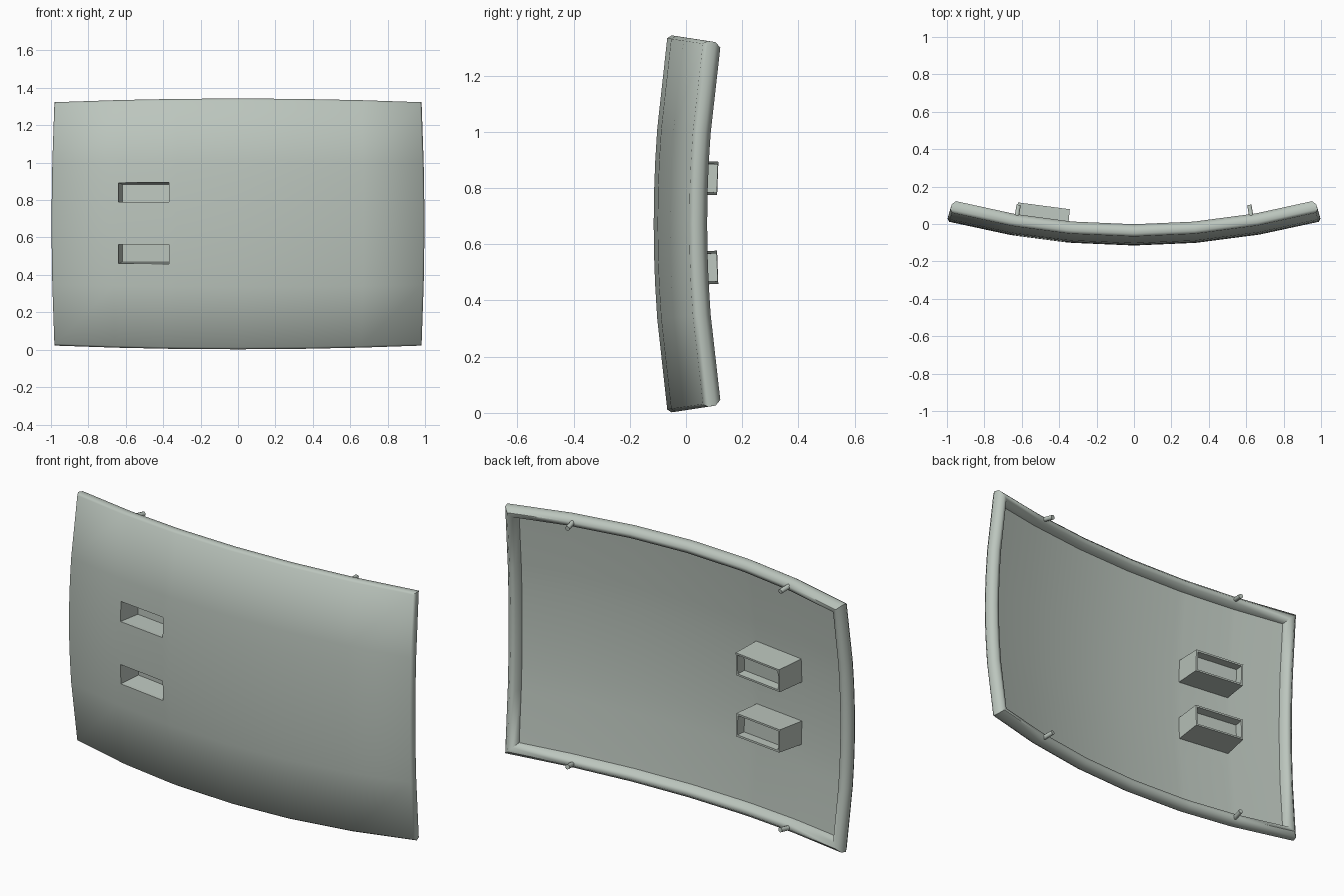
import bpy, bmesh, math
from mathutils import Vector

if "Cube" in bpy.data.objects:
    bpy.data.objects.remove(bpy.data.objects["Cube"])

HALF = 0.6725                      # half of the panel height

mat = bpy.data.materials.new("pale grey green")
mat.diffuse_color = (0.50, 0.56, 0.51, 1)
mat.use_nodes = True
mat.node_tree.nodes["Principled BSDF"].inputs["Base Color"].default_value = mat.diffuse_color


def front(u, v):
    """Doubly curved front surface, u and v running from -1 to 1."""
    return Vector((u * (1 - 0.015 * v * v),
                   -0.115 + 0.13 * u * u + 0.05 * v * v,
                   HALF + v * (HALF - 0.02 * u * u)))


def point(u, v, depth):
    """Point at a depth behind the front surface, along its normal."""
    normal = Vector((-0.26 * u, 1, -0.1 * v / HALF)).normalized()
    return front(u, v) + normal * depth


def finish(name, bm, angle):
    bmesh.ops.recalc_face_normals(bm, faces=bm.faces)
    mesh = bpy.data.meshes.new(name)
    bm.to_mesh(mesh)
    bm.free()
    mesh.materials.append(mat)
    ob = bpy.data.objects.new(name, mesh)
    bpy.context.collection.objects.link(ob)
    bpy.ops.object.select_all(action='DESELECT')
    ob.select_set(True)
    bpy.context.view_layer.objects.active = ob
    bpy.ops.object.shade_smooth_by_angle(angle=math.radians(angle))
    return ob


def bridge(bm, a, b):
    n = len(a)
    for i in range(n):
        j = (i + 1) % n
        bm.faces.new((a[i], a[j], b[j], b[i]))


# Grid lines, including the edges of the two slots
slot_u = (-0.64, -0.37)
slots_v = [tuple((z - HALF) / HALF for z in s) for s in ((0.458, 0.562), (0.79, 0.895))]
us = [-1, -0.67, *slot_u, -0.33, 0, 0.33, 0.67, 1]
vs = [-1, -0.5, *slots_v[0], 0, *slots_v[1], 0.5, 1]
nu, nv = len(us), len(vs)
border = ([(i, 0) for i in range(nu)] + [(nu - 1, j) for j in range(1, nv)]
          + [(i, nv - 1) for i in range(nu - 2, -1, -1)]
          + [(0, j) for j in range(nv - 2, 0, -1)])


def spot(i, j, inset, depth):
    iu, iv = 1 - inset, 1 - inset / HALF
    return point(max(-iu, min(iu, us[i])), max(-iv, min(iv, vs[j])), depth)


# Curved panel: front skin, rolled rim and recessed back skin
bm = bmesh.new()
skins = []
for inset, depth in ((0.012, 0), (0.06, 0.022)):
    skin = {(i, j): bm.verts.new(spot(i, j, inset, depth))
            for i in range(nu) for j in range(nv)}
    for i in range(nu - 1):
        for j in range(nv - 1):
            if us[i] == slot_u[0] and vs[j] in (slots_v[0][0], slots_v[1][0]):
                continue
            bm.faces.new((skin[i, j], skin[i + 1, j], skin[i + 1, j + 1], skin[i, j + 1]))
    skins.append(skin)
rings = [[skins[0][k] for k in border]]
for inset, depth in ((0, 0.014), (0, 0.042), (0.018, 0.067), (0.043, 0.064)):
    rings.append([bm.verts.new(spot(*k, inset, depth)) for k in border])
rings.append([skins[1][k] for k in border])
for a, b in zip(rings, rings[1:]):
    bridge(bm, a, b)
for s in slots_v:                  # slot walls through the panel
    i, j = us.index(slot_u[0]), vs.index(s[0])
    keys = [(i, j), (i + 1, j), (i + 1, j + 1), (i, j + 1)]
    bridge(bm, [skins[0][k] for k in keys], [skins[1][k] for k in keys])
finish("curved_panel", bm, 62)

# Rectangular sleeves behind the slots, each with an inner partition
for name, (v0, v1) in zip(("lower_sleeve", "upper_sleeve"), slots_v):
    bm = bmesh.new()
    loops = []
    for g, d in ((-0.004, 0.115), (0, 0.018), (0.01, 0.012),
                 (0.01, 0.172), (0, 0.172), (-0.002, 0.125)):
        u0, u1, w = slot_u[0] - g, slot_u[1] + g, g / HALF
        loops.append([bm.verts.new(point(u, v, d)) for u, v in
                      ((u0, v0 - w), (u1, v0 - w), (u1, v1 + w), (u0, v1 + w))])
    for a, b in zip(loops, loops[1:]):
        bridge(bm, a, b)
    bm.faces.new(loops[0])
    bm.faces.new(loops[-1])
    finish(name, bm, 30)

# Small pegs on the top and bottom rims
for u in (-0.645, 0.645):
    for v in (-0.965, 0.965):
        a, b = point(u, v, 0.05), point(u, v, 0.118)
        bm = bmesh.new()
        bmesh.ops.create_cone(bm, cap_ends=True, segments=10, radius1=0.012,
                              radius2=0.012, depth=(b - a).length)
        rot = (b - a).to_track_quat('Z', 'Y').to_matrix().to_4x4()
        rot.translation = (a + b) / 2
        bm.transform(rot)
        finish(("top" if v > 0 else "bottom") + "_peg", bm, 40)
